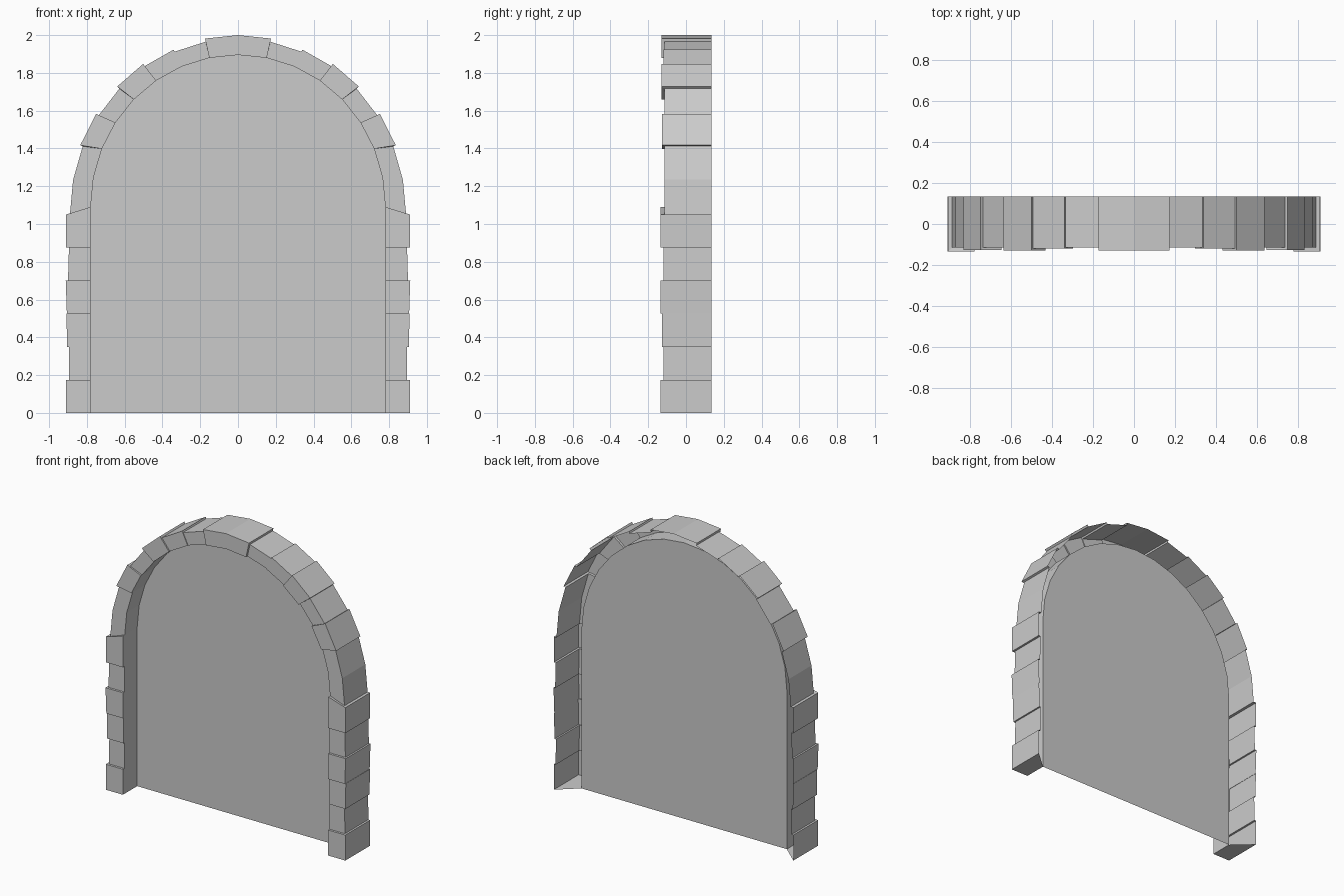
import bpy
import bmesh
from math import sin, cos, pi

if "Cube" in bpy.data.objects:
    bpy.data.objects.remove(bpy.data.objects["Cube"])

HALF = 0.78      # half width of the opening
BACK = 0.135     # rear edge of the stones
PANEL_Y = 0.02   # depth of the recessed panel


def make_material(name, rgb):
    mat = bpy.data.materials.new(name)
    mat.use_nodes = True
    color = (*rgb, 1)
    mat.diffuse_color = color
    mat.node_tree.nodes["Principled BSDF"].inputs["Base Color"].default_value = color
    return mat


stone = make_material("grey_stone", (0.6, 0.6, 0.6))


def finish(name, bm):
    mesh = bpy.data.meshes.new(name)
    bm.to_mesh(mesh)
    bm.free()
    mesh.materials.append(stone)
    obj = bpy.data.objects.new(name, mesh)
    bpy.context.collection.objects.link(obj)
    mirror = obj.modifiers.new("mirror", "MIRROR")
    mirror.use_clip = True
    return obj


def inner(k):
    """Point on the opening's arch, in sixteenths of the half circle."""
    t = k * pi / 16
    return HALF * cos(t), 1.09 + 0.805 * sin(t)


def outer(k, extra):
    t = k * pi / 16
    return (0.89 + extra) * cos(t), 1.05 + (0.945 + extra) * sin(t)


def station(out, inn, front):
    """Open-backed cross-section: outer wall, front face, reveal."""
    (ox, oz), (ix, iz) = out, inn
    return [(ox, BACK, oz), (ox, front, oz), (ix, front, iz), (ix, PANEL_Y, iz)]


def sweep(name, stations, cap=False):
    bm = bmesh.new()
    rows = [[bm.verts.new(p) for p in s] for s in stations]
    for a, b in zip(rows, rows[1:]):
        for j in range(3):
            bm.faces.new((b[j], b[j + 1], a[j + 1], a[j]))
    if cap:
        bm.faces.new(rows[0])
    bmesh.ops.remove_doubles(bm, verts=bm.verts, dist=0.0005)
    bmesh.ops.dissolve_degenerate(bm, edges=bm.edges, dist=0.0005)
    return finish(name, bm)


# Jamb stones: outer half width at bottom and top, front depth
jamb_blocks = [(0.91, 0.91, -0.135), (0.896, 0.894, -0.12), (0.905, 0.908, -0.127),
               (0.906, 0.912, -0.135), (0.9, 0.895, -0.12), (0.91, 0.91, -0.135)]
jamb = []
for i, (low, high, front) in enumerate(jamb_blocks):
    z0, z1 = 0.175 * i, 0.175 * (i + 1)
    top_inner = inner(0) if i == 5 else (HALF, z1)
    jamb.append(station((low, z0), (HALF, z0), front))
    jamb.append(station((high, z1), top_inner, front))
sweep("jamb_stones", jamb, cap=True)

# Arch stones from springing to keystone: protrusion, front depth
arch_blocks = [(0, -0.115), (0, -0.115), (0.014, -0.128), (-0.002, -0.115),
               (0.014, -0.13), (0, -0.12), (-0.012, -0.115), (0.005, -0.13)]
arch = [jamb[-1]]
for k, (extra, front) in enumerate(arch_blocks):
    for j in (k, k + 1):
        arch.append(station(outer(j, extra), inner(j), front))
sweep("arch_stones", arch)

# Recessed panel filling the opening
outline = [(0, 0), (HALF, 0)] + [inner(k) for k in range(9)]
bm = bmesh.new()
bm.faces.new([bm.verts.new((x, PANEL_Y, z)) for x, z in outline])
finish("recessed_panel", bm)
